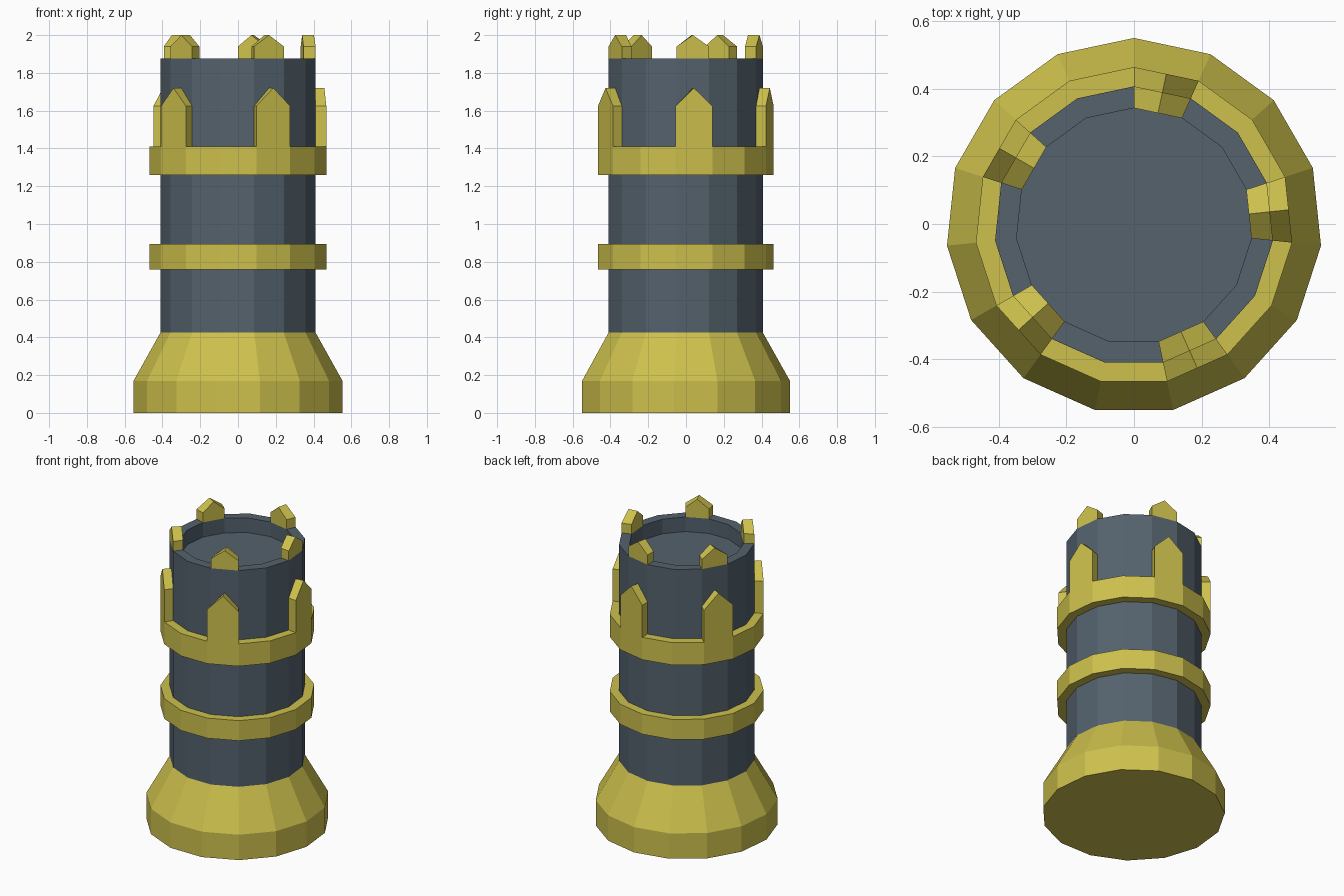
import bpy
import bmesh
from math import sin, cos, pi

SIDES = 15
Y_SHIFT = -0.006
R_BASE, R_RING, R_WALL, R_INNER = 0.556, 0.47, 0.413, 0.349

if "Cube" in bpy.data.objects:
    bpy.data.objects.remove(bpy.data.objects["Cube"])


def material(name, rgb):
    mat = bpy.data.materials.new(name)
    mat.use_nodes = True
    mat.diffuse_color = (*rgb, 1)
    mat.node_tree.nodes["Principled BSDF"].inputs["Base Color"].default_value = (*rgb, 1)
    return mat


gold = material("gold_yellow", (0.61, 0.53, 0.073))
slate = material("slate_grey", (0.089, 0.122, 0.153))


def corner(r, z, step):
    """Point on the tower polygon; step counts corners from the back."""
    a = pi / 2 - step * 2 * pi / SIDES
    return (r * cos(a), r * sin(a) + Y_SHIFT, z)


def finish(name, bm, mat):
    bmesh.ops.recalc_face_normals(bm, faces=bm.faces)
    mesh = bpy.data.meshes.new(name)
    bm.to_mesh(mesh)
    bm.free()
    mesh.materials.append(mat)
    obj = bpy.data.objects.new(name, mesh)
    bpy.context.collection.objects.link(obj)
    return obj


def lathe(name, profile, mat, closed=False):
    """Sweep a profile round the tower; an open profile gets flat end caps."""
    bm = bmesh.new()
    loops = [[bm.verts.new(corner(r, z, i)) for i in range(SIDES)] for r, z in profile]
    pairs = list(zip(loops, loops[1:]))
    if closed:
        pairs.append((loops[-1], loops[0]))
    else:
        bm.faces.new(loops[0])
        bm.faces.new(loops[-1])
    for a, b in pairs:
        for i in range(SIDES):
            j = (i + 1) % SIDES
            bm.faces.new((a[i], a[j], b[j], b[i]))
    return finish(name, bm, mat)


def merlon(name, step, r_in, r_out, z0, z_shoulder, z_peak):
    """Pointed block filling one side of the tower polygon."""
    bm = bmesh.new()
    ends = []
    for r in (r_in, r_out):
        r_mid = r * cos(pi / SIDES)
        outline = [(r, z0, step), (r, z_shoulder, step), (r_mid, z_peak, step + 0.5),
                   (r, z_shoulder, step + 1), (r, z0, step + 1)]
        ends.append([bm.verts.new(corner(*p)) for p in outline])
    inner, outer = ends
    bm.faces.new(inner)
    bm.faces.new(outer)
    for i in range(len(inner)):
        j = (i + 1) % len(inner)
        bm.faces.new((inner[i], inner[j], outer[j], outer[i]))
    return finish(name, bm, gold)


# Flared foot
lathe("base", [(R_BASE, 0), (R_BASE, 0.17), (R_WALL, 0.425)], gold)

# Shaft with a sunken roof floor
lathe("tower_shaft", [(R_WALL, 0.425), (R_WALL, 1.875), (R_INNER, 1.875), (R_INNER, 1.777)], slate)

# Bands around the shaft
for name, z0, z1 in (("lower_band", 0.76, 0.895), ("upper_band", 1.26, 1.41)):
    lathe(name, [(R_WALL, z0), (R_RING, z0), (R_RING, z1), (R_WALL, z1)], gold, closed=True)

# Battlements on every third side
for n, step in enumerate(range(0, SIDES, 3), 1):
    merlon(f"band_merlon_{n}", step, R_WALL, R_RING, 1.41, 1.625, 1.72)
    merlon(f"top_merlon_{n}", step, R_INNER, R_WALL, 1.875, 1.94, 2.0)
